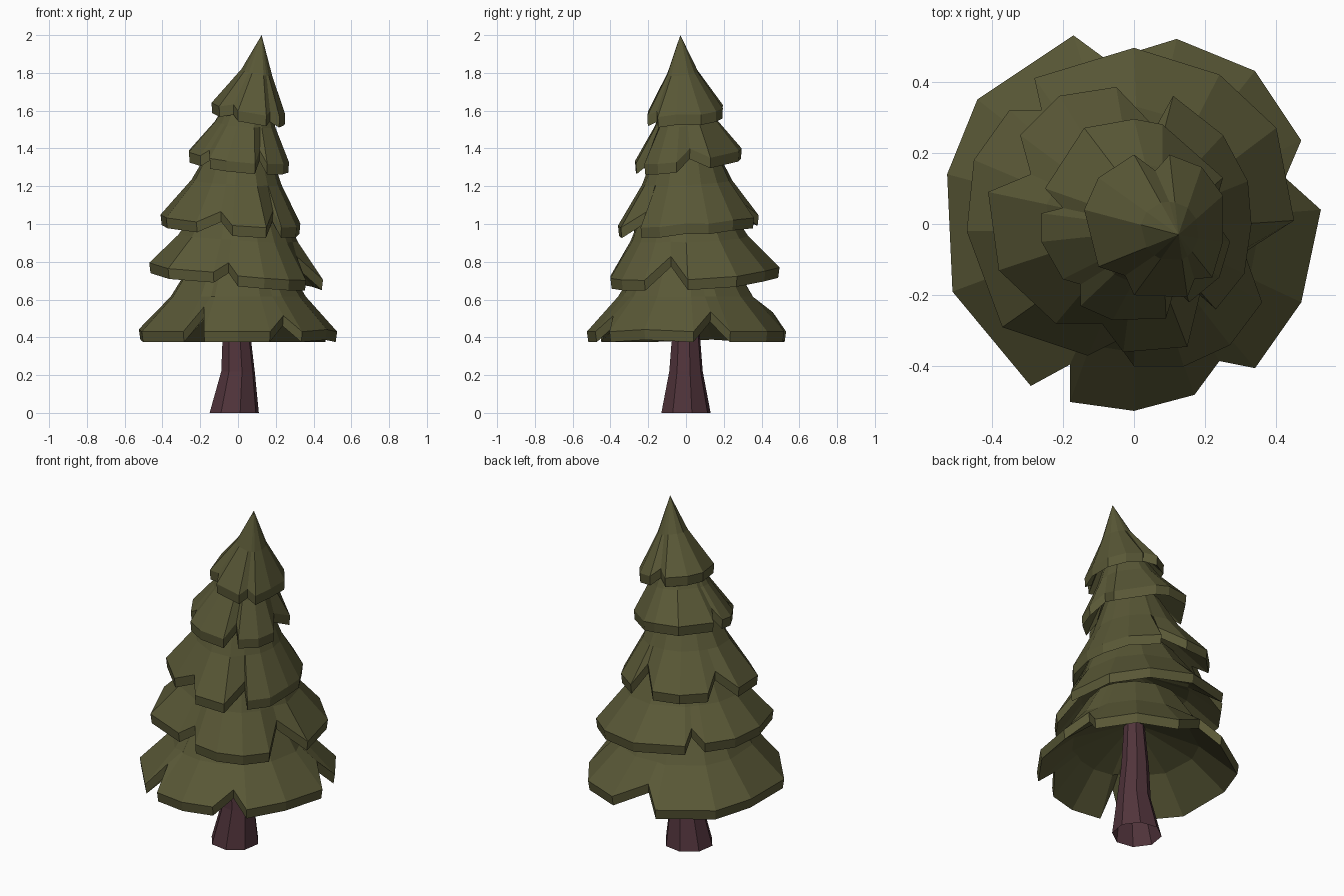
import bpy, bmesh, math
from mathutils import Vector

if "Cube" in bpy.data.objects:
    bpy.data.objects.remove(bpy.data.objects["Cube"])


def material(name, rgb):
    m = bpy.data.materials.new(name)
    m.diffuse_color = (*rgb, 1)
    m.use_nodes = True
    m.node_tree.nodes["Principled BSDF"].inputs["Base Color"].default_value = m.diffuse_color
    return m


NEEDLES = material("olive green needles", (0.100, 0.097, 0.037))
BARK = material("reddish brown bark", (0.082, 0.034, 0.044))


def finish(name, bm, mat):
    bmesh.ops.recalc_face_normals(bm, faces=bm.faces)
    me = bpy.data.meshes.new(name)
    bm.to_mesh(me)
    bm.free()
    me.materials.append(mat)
    ob = bpy.data.objects.new(name, me)
    bpy.context.collection.objects.link(ob)


def loft(name, rings, mat, poles):
    """Skin rings of points; each end closes to its pole, or stays open if None."""
    bm = bmesh.new()
    loops = [[bm.verts.new(p) for p in r] for r in rings]
    n = len(loops[0])
    for a, b in zip(loops, loops[1:]):
        for i in range(n):
            j = (i + 1) % n
            bm.faces.new((a[i], a[j], b[j], b[i]))
    for loop, pole in zip((loops[0], loops[-1]), poles):
        if pole is not None:
            p = bm.verts.new(pole)
            for i in range(n):
                bm.faces.new((loop[i], loop[(i + 1) % n], p))
    finish(name, bm, mat)


def tier(name, z0, tilt, core, top, top_r, outline, dent=0.25, slope=1.0):
    """Hollow, notched skirt of branches with a thick tilted rim."""
    core, top = Vector(core), Vector(top)
    pts = [Vector(p) - core for p in outline]
    n = len(pts)
    under, low, high, mid, upper = [], [], [], [], []
    for i, p in enumerate(pts):
        r = p.length
        d = p / r
        # radius the skirt would have without the notch
        full = max(r, (pts[i - 1].length + pts[(i + 1) % n].length) / 2)
        cut = full - r
        xy = core + p
        z_rim = z0 + tilt[0] * xy.x + tilt[1] * xy.y
        z = z_rim + slope * cut
        low.append((*(core + p * 0.985), z))
        high.append((*xy, z + 0.055))
        rim = Vector((*(core + d * (full - dent * cut)), z_rim + 0.055))
        tip = Vector((*(top.xy + d * top_r), top.z))
        m = Vector((*rim.xy.lerp(tip.xy, 0.6), rim.z + (tip.z - rim.z) * 0.5))
        mid.append(m)
        under.append((*core.lerp(m.xy, 0.93), m.z - 0.07))
        upper.append(tip)
    hollow = (*core, top.z - 0.12)
    rings = [under, low, high, mid] + ([upper] if top_r > 0 else [])
    loft(name, rings, NEEDLES, (hollow, top))


# Branch tiers, each with its rim outline seen from above
tier("bottom_branches", 0.375, (0, 0), (0, 0), (0, 0, 0.80), 0.25,
     [(.525, .04), (.47, -.22), (.34, -.405), (.24, -.385), (.17, -.48), (0, -.525),
      (-.18, -.50), (-.18, -.395), (-.29, -.455), (-.51, -.19), (-.525, .14),
      (-.44, .35), (-.17, .53), (-.075, .46), (.12, .52), (.34, .43),
      (.47, .235), (.425, .13)], dent=0.5, slope=1.3)
tier("lower_branches", 0.69, (-.09, .05), (0, .02), (.01, 0, 1.10), 0.22,
     [(.45, .01), (.31, -.08), (.36, -.22), (.27, -.34), (.14, -.40), (0, -.40),
      (-.05, -.33), (-.13, -.37), (-.37, -.29), (-.47, -.02), (-.45, .18),
      (-.35, .32), (-.26, .32), (-.28, .41), (0, .495), (.24, .42), (.40, .27)])
tier("middle_branches", 0.96, (-.07, .07), (0, 0), (.01, 0, 1.42), 0.15,
     [(.33, 0), (.31, -.14), (.23, -.24), (.185, -.20), (.15, -.345), (-.03, -.36),
      (-.09, -.28), (-.22, -.28), (-.38, -.13), (-.41, .09), (-.29, .14),
      (-.32, .25), (-.21, .36), (-.05, .385), (.06, .27), (.11, .36),
      (.25, .25), (.32, .12)])
tier("upper_branches", 1.305, (-.1, .12), (.02, 0), (.06, -.01, 1.70), 0.09,
     [(.27, -.05), (.24, -.15), (.155, -.22), (.115, -.18), (.09, -.265),
      (-.06, -.27), (-.15, -.23), (-.15, -.17), (-.20, -.155), (-.26, -.05),
      (-.26, .03), (-.20, .045), (-.25, .10), (-.14, .27), (0, .295),
      (.08, .28), (.25, .13), (.22, .02)])
tier("crown", 1.56, (-.17, .08), (.06, 0), (.125, -.03, 2.0), 0,
     [(.25, -.05), (.22, -.15), (.17, -.155), (.15, -.205), (0, -.20),
      (-.025, -.145), (-.10, -.12), (-.14, .04), (-.10, .13), (0, .195),
      (.06, .15), (.10, .195), (.19, .16), (.25, .08)], dent=0.0, slope=0.7)

# Trunk: flared eight-sided column, open underneath
trunk = []
for x, z, r in ((-.02, 0, .134), (0, .22, .091), (-.008, .42, .075), (0, .75, .05)):
    trunk.append([(x + r * math.cos(math.tau * (k + .3) / 8),
                   r * math.sin(math.tau * (k + .3) / 8), z) for k in range(8)])
loft("trunk", trunk, BARK, (None, (0, 0, 0.75)))
